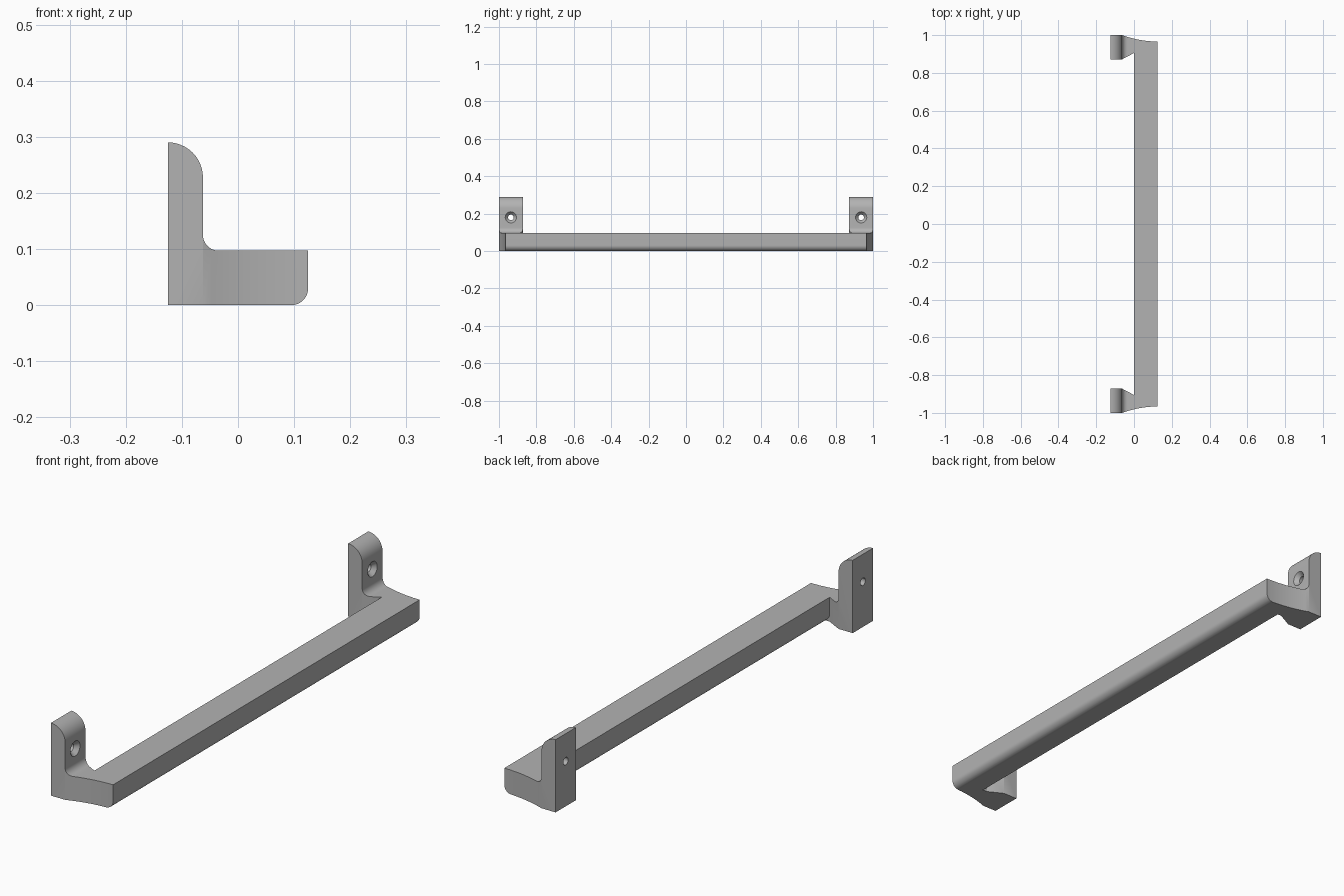
import bpy, bmesh
from math import sin, cos, pi, radians
from mathutils import Matrix, Vector

cube = bpy.data.objects.get("Cube")
if cube:
    bpy.data.objects.remove(cube, do_unlink=True)

grey = bpy.data.materials.new("plain grey")
grey.use_nodes = True
grey.diffuse_color = (0.45, 0.45, 0.45, 1)
grey.node_tree.nodes["Principled BSDF"].inputs["Base Color"].default_value = grey.diffuse_color


def arc(cx, cz, r, start, end, steps=12):
    angles = [radians(start + (end - start) * i / steps) for i in range(steps + 1)]
    return [(cx + r * cos(a), cz + r * sin(a)) for a in angles]


def make_object(name, bm):
    bmesh.ops.recalc_face_normals(bm, faces=bm.faces)
    mesh = bpy.data.meshes.new(name)
    bm.to_mesh(mesh)
    bm.free()
    mesh.materials.append(grey)
    obj = bpy.data.objects.new(name, mesh)
    bpy.context.collection.objects.link(obj)
    return obj


def prism(name, points, to_3d, offset):
    bm = bmesh.new()
    face = bm.faces.new([bm.verts.new(to_3d(*p)) for p in points])
    new = bmesh.ops.extrude_face_region(bm, geom=[face])["geom"]
    bmesh.ops.translate(bm, vec=Vector(offset),
                        verts=[v for v in new if isinstance(v, bmesh.types.BMVert)])
    return make_object(name, bm)


def boolean(target, cutter, operation):
    cutter.hide_render = True
    mod = target.modifiers.new(cutter.name, "BOOLEAN")
    mod.object, mod.operation, mod.solver = cutter, operation, "EXACT"
    bpy.context.view_layer.objects.active = target
    bpy.ops.object.modifier_apply(modifier=mod.name)
    bpy.data.objects.remove(cutter, do_unlink=True)


# Side profile: upright with rounded top, filleted arm, rounded lower front
profile = ([(-0.125, 0)] + arc(0.095, 0.03, 0.03, -90, 0) + [(0.125, 0.097)]
           + arc(-0.0345, 0.125, 0.028, 270, 180)
           + arc(-0.125, 0.2275, 0.0625, 0, 90))
rail = prism("wall_rail", profile, lambda x, z: (x, -1.1, z), (0, 2.2, 0))

# Plan outline: curved outer ends, straight bar, splayed mounting feet
curve = [(0.125 - 0.1875 * t / 12, 0.966 + 0.034 * (t / 12) ** 2) for t in range(13)]
half = [(0.2, 0.966)] + curve + [(-0.2, 1), (-0.2, 0.872), (-0.0625, 0.872), (0, 0.905)]
plan = half + [(x, -y) for x, y in reversed(half)]
boolean(rail, prism("plan_cutter", plan, lambda x, y: (x, y, -0.1), (0, 0, 0.6)), "INTERSECT")

# Rounded lower inner edge of the bar
edge = [(-0.002, -0.01), (0.03, -0.01)] + arc(0.03, 0.03, 0.03, 270, 180) + [(-0.002, 0.03)]
boolean(rail, prism("edge_cutter", edge, lambda x, z: (x, -0.905, z), (0, 1.81, 0)), "DIFFERENCE")

# Countersunk screw hole in each upright
for side in (-1, 1):
    for name, r1, r2, x, depth in (("hole_cutter", 0.015, 0.015, -0.1, 0.12),
                                   ("countersink_cutter", 0.015, 0.031, -0.0705, 0.018)):
        bm = bmesh.new()
        bmesh.ops.create_cone(bm, cap_ends=True, segments=32, radius1=r1, radius2=r2, depth=depth,
                              matrix=Matrix.Translation((x, side * 0.9365, 0.18))
                              @ Matrix.Rotation(pi / 2, 4, "Y"))
        boolean(rail, make_object(name, bm), "DIFFERENCE")

bpy.ops.object.select_all(action="DESELECT")
rail.select_set(True)
bpy.context.view_layer.objects.active = rail
bpy.ops.object.shade_smooth_by_angle(angle=radians(30))
